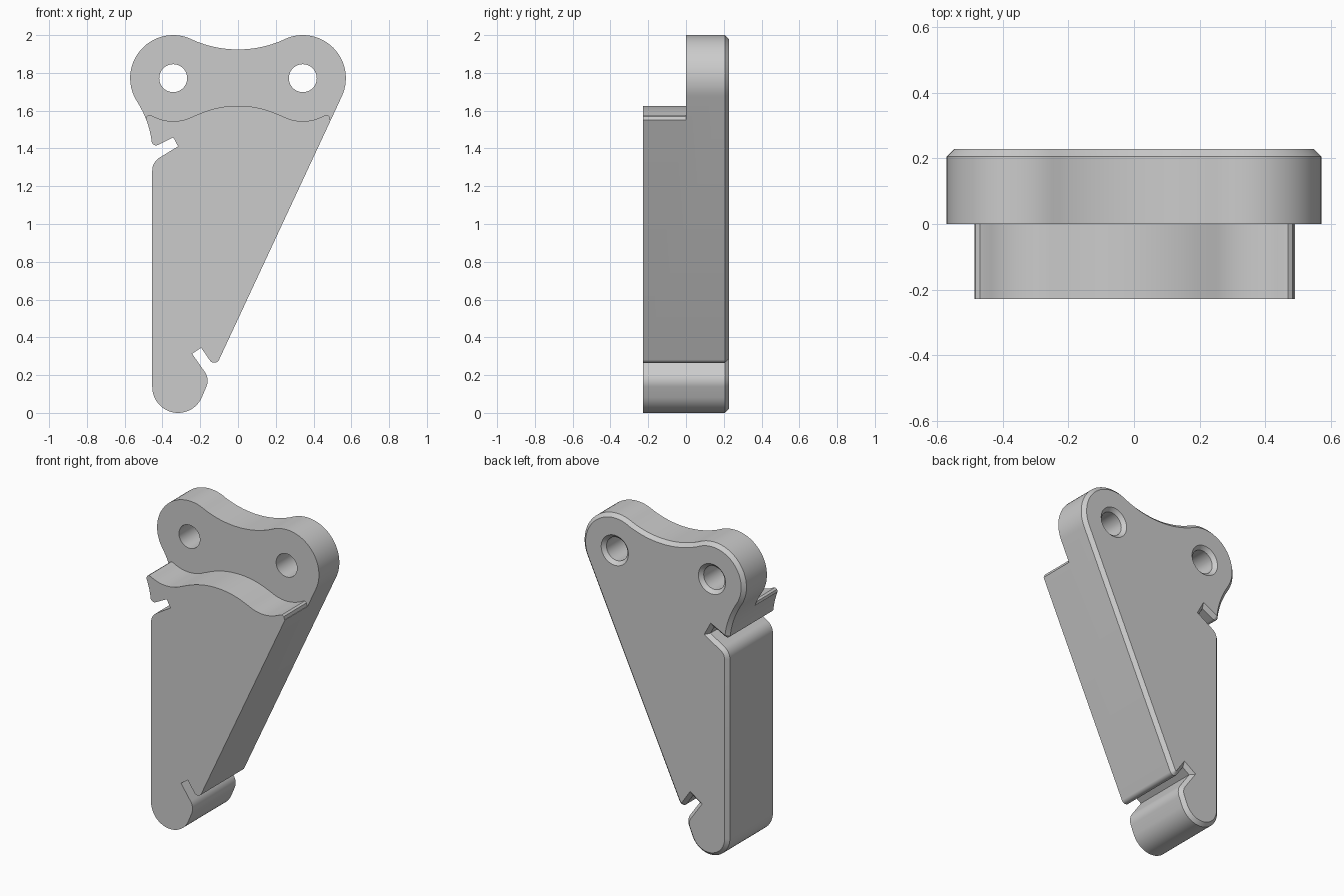
import bpy, bmesh
from math import radians, cos, sin, tan
from mathutils import Vector

if "Cube" in bpy.data.objects:
    bpy.data.objects.remove(bpy.data.objects["Cube"], do_unlink=True)

HALF, CHAMFER = 0.228, 0.022      # half depth, back edge chamfer
LOBE_X, LOBE_Z, LOBE_R = 0.343, 1.772, 0.228
HOLE_R = 0.074

grey = bpy.data.materials.new("plain grey")
grey.use_nodes = True
grey.diffuse_color = (0.6, 0.6, 0.6, 1)
grey.node_tree.nodes["Principled BSDF"].inputs["Base Color"].default_value = (0.6, 0.6, 0.6, 1)


def arc(cx, cz, r, start, end, n=16):
    """Points on a circular arc, angles in degrees."""
    angles = [radians(start + (end - start) * i / n) for i in range(n + 1)]
    return [(cx + r * cos(a), cz + r * sin(a)) for a in angles]


def fillet(corners, n=8):
    """Round every corner that carries a radius as third value."""
    out = []
    for i, c in enumerate(corners):
        p = Vector(c[:2])
        if len(c) < 3:
            out.append(p)
            continue
        u = (Vector(corners[i - 1][:2]) - p).normalized()
        v = (Vector(corners[(i + 1) % len(corners)][:2]) - p).normalized()
        half = u.angle(v) / 2
        centre = p + (u + v).normalized() * c[2] / sin(half)
        a = p + u * c[2] / tan(half) - centre
        b = p + v * c[2] / tan(half) - centre
        out += [centre + a.lerp(b, k / n).normalized() * c[2] for k in range(n + 1)]
    return out


def inset(loop, d):
    """Offset a counterclockwise loop inwards with mitred corners."""
    out = []
    for i, p in enumerate(loop):
        e = (p - loop[i - 1]).normalized()
        f = (loop[(i + 1) % len(loop)] - p).normalized()
        m, k = Vector((-e.y, e.x)), Vector((-f.y, f.x))
        out.append(p + (m + k) * d / (1 + m.dot(k)))
    return out


def loft(name, sections):
    """Closed solid through matching loops placed at given depths."""
    bm = bmesh.new()
    rings = [[bm.verts.new((p[0], y, p[1])) for p in loop] for y, loop in sections]
    for r, s in zip(rings, rings[1:]):
        for i in range(len(r)):
            bm.faces.new((r[i - 1], r[i], s[i], s[i - 1]))
    bm.faces.new(rings[0])
    bm.faces.new(rings[-1])
    bmesh.ops.recalc_face_normals(bm, faces=bm.faces)
    mesh = bpy.data.meshes.new(name)
    bm.to_mesh(mesh)
    bm.free()
    mesh.materials.append(grey)
    obj = bpy.data.objects.new(name, mesh)
    bpy.context.collection.objects.link(obj)
    return obj


def cut(target, cutter):
    cutter.hide_render = True
    mod = target.modifiers.new("cut", "BOOLEAN")
    mod.operation, mod.solver, mod.object = "DIFFERENCE", "EXACT", cutter
    bpy.context.view_layer.objects.active = target
    bpy.ops.object.modifier_apply(modifier=mod.name)
    bpy.data.objects.remove(cutter, do_unlink=True)


# Outline, counterclockwise from the rounded foot
outline = arc(-0.317, 0.137, 0.137, 180, 337, 24)
outline += [(-0.150, 0.180, 0.08), (-0.243, 0.313), (-0.195, 0.345), (-0.121, 0.237, 0.028)]
outline += arc(LOBE_X, LOBE_Z, LOBE_R, -25, 114.7, 28)
outline += arc(0, 2.517, 0.593, -65.3, -114.7, 20)[1:-1]
outline += arc(-LOBE_X, LOBE_Z, LOBE_R, 65.3, 213, 28)
outline += arc(-0.953, 1.374, 0.5, 33, 8.5, 10)[1:]
outline += [(-0.455, 1.403, 0.024), (-0.343, 1.459), (-0.317, 1.411), (-0.454, 1.328, 0.08)]
outline = fillet(outline)

# Solid bracket with a chamfered back rim
bracket = loft("bracket_body", [(-HALF, outline), (HALF - CHAMFER, outline),
                                (HALF, inset(outline, CHAMFER))])

# Wavy step that thins the upper front
side = [(0.7, 1.54), (0.488, 1.55), (0.483, 1.570), (0.470, 1.578)]
side += arc(LOBE_X, LOBE_Z, LOBE_R, -61, -117.5, 12)
wave = [(-x, z) for x, z in side] + arc(0, 1.112, 0.514, 117.5, 62.5, 20)[1:-1] + side[::-1]
wave += [(0.7, 2.2), (-0.7, 2.2)]
cut(bracket, loft("step_cutter", [(-0.5, wave), (0, wave)]))

# Two countersunk mounting holes
for x in (-LOBE_X, LOBE_X):
    rings = [(-0.1, HOLE_R), (HALF - CHAMFER, HOLE_R), (HALF + CHAMFER, HOLE_R + 2 * CHAMFER)]
    cut(bracket, loft("hole_cutter", [(y, arc(x, LOBE_Z, r, 0, 360, 40)[:-1]) for y, r in rings]))

bpy.ops.object.select_all(action="DESELECT")
bracket.select_set(True)
bpy.context.view_layer.objects.active = bracket
bpy.ops.object.shade_smooth_by_angle(angle=radians(30))
